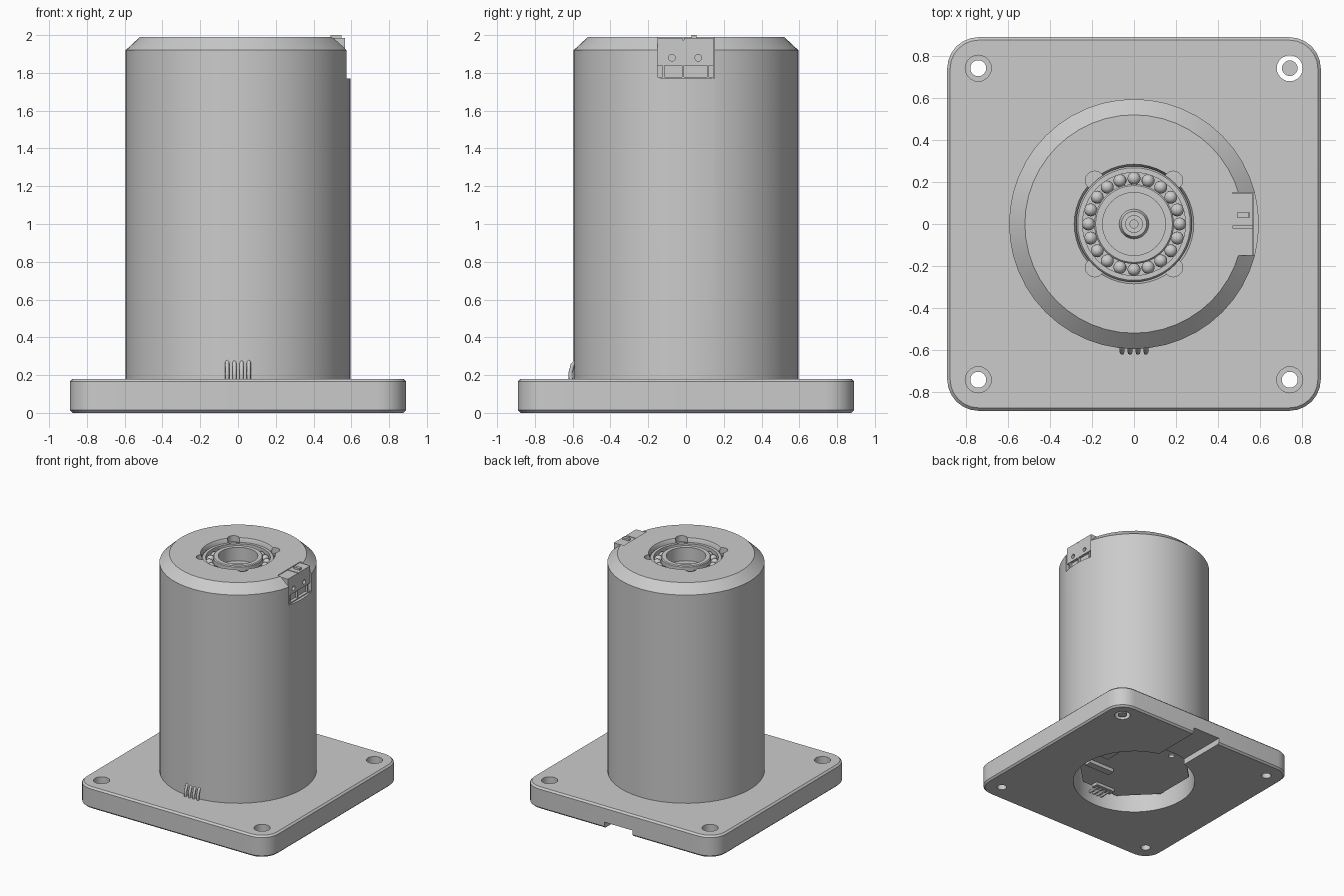
import bpy, bmesh, math
from mathutils import Matrix, Vector

cube = bpy.data.objects.get("Cube")
if cube:
    bpy.data.objects.remove(cube, do_unlink=True)

grey = bpy.data.materials.new("plain grey")
grey.use_nodes = True
grey.diffuse_color = (0.6, 0.6, 0.6, 1)
grey.node_tree.nodes["Principled BSDF"].inputs["Base Color"].default_value = (0.6, 0.6, 0.6, 1)


def finish(name, bm):
    bmesh.ops.recalc_face_normals(bm, faces=bm.faces)
    mesh = bpy.data.meshes.new(name)
    bm.to_mesh(mesh)
    bm.free()
    mesh.materials.append(grey)
    obj = bpy.data.objects.new(name, mesh)
    bpy.context.collection.objects.link(obj)
    return obj


def box(name, x, y, z):
    bm = bmesh.new()
    spans = (x, y, z)
    size = [b - a for a, b in spans]
    mid = [(a + b) / 2 for a, b in spans]
    bmesh.ops.create_cube(bm, size=1, matrix=Matrix.Translation(mid) @ Matrix.Diagonal((*size, 1)))
    return finish(name, bm)


def cylinder(name, x, y, z0, z1, r, n=32, turn=0, axis="Z"):
    """Upright cylinder, or one along x running from z0 to z1 at y, height x."""
    bm = bmesh.new()
    if axis == "Z":
        place = Matrix.Translation((x, y, (z0 + z1) / 2)) @ Matrix.Rotation(turn, 4, "Z")
    else:
        place = Matrix.Translation(((z0 + z1) / 2, y, x)) @ Matrix.Rotation(math.pi / 2, 4, "Y")
    bmesh.ops.create_cone(bm, cap_ends=True, segments=n, radius1=r, radius2=r, depth=z1 - z0, matrix=place)
    return finish(name, bm)


def lathe(name, profile, n=48):
    """Ring made by turning a closed (radius, height) outline."""
    bm = bmesh.new()
    rings = []
    for i in range(n):
        a = 2 * math.pi * i / n
        rings.append([bm.verts.new((r * math.cos(a), r * math.sin(a), z)) for r, z in profile])
    m = len(profile)
    for i in range(n):
        p, q = rings[i], rings[(i + 1) % n]
        for j in range(m):
            k = (j + 1) % m
            bm.faces.new((p[j], q[j], q[k], p[k]))
    return finish(name, bm)


def apply_mods(obj):
    bpy.context.view_layer.update()
    mesh = bpy.data.meshes.new_from_object(obj.evaluated_get(bpy.context.evaluated_depsgraph_get()))
    obj.modifiers.clear()
    obj.data = mesh


def cut(obj, cutters):
    for c in cutters:
        mod = obj.modifiers.new("cut", "BOOLEAN")
        mod.operation, mod.solver, mod.object = "DIFFERENCE", "EXACT", c
        apply_mods(obj)
        bpy.data.objects.remove(c, do_unlink=True)


def smooth(obj, angle=35):
    bpy.ops.object.select_all(action="DESELECT")
    obj.select_set(True)
    bpy.context.view_layer.objects.active = obj
    bpy.ops.object.shade_smooth_by_angle(angle=math.radians(angle))


# Square base plate: rounded corners, small edge bevels
H = 0.89
bm = bmesh.new()
bmesh.ops.create_cube(bm, size=1, matrix=Matrix.Translation((0, 0, 0.09)) @ Matrix.Diagonal((2 * H, 2 * H, 0.18, 1)))
uprights = [e for e in bm.edges if abs(e.verts[0].co.z - e.verts[1].co.z) > 0.1]
bmesh.ops.bevel(bm, geom=uprights, offset=0.15, segments=6, profile=0.5, affect="EDGES")
rims = [e for e in bm.edges if abs(e.verts[0].co.z - e.verts[1].co.z) < 0.01]
bmesh.ops.bevel(bm, geom=rims, offset=0.014, segments=1, affect="EDGES")
base = finish("base_plate", bm)

# Bore, cable channel and mounting holes in the base
P = 0.742
cutters = [cylinder("bore_cutter", 0, 0, -0.1, 0.3, 0.48, 48),
           box("channel_cutter", (-0.13, 0.13), (0.3, 1), (-0.1, 0.05))]
for sx in (-1, 1):
    for sy in (-1, 1):
        odd = sx > 0 and sy > 0
        cutters.append(cylinder("counterbore_cutter", sx * P, sy * P, -0.1 if odd else 0.09, 0.3, 0.062, 24))
        if not odd:
            cutters.append(cylinder("hole_cutter", sx * P, sy * P, -0.1, 0.3, 0.038, 24))
cut(base, cutters)
smooth(base)
smooth(cylinder("corner_pin", P, P, 0.005, 0.09, 0.037, 24))

# Hollow housing with chamfered rim and bearing opening
body = lathe("housing", [(0.48, 0.17), (0.595, 0.17), (0.595, 1.92), (0.52, 1.99),
                         (0.285, 1.99), (0.275, 1.97), (0.275, 1.78), (0.48, 1.78)])
cutters = [box("notch_cutter", (0.47, 0.7), (-0.15, 0.15), (1.77, 2.1))]
for sx in (-1, 1):
    for sy in (-1, 1):
        cutters.append(cylinder("scallop_cutter", sx * 0.187, sy * 0.207, 1.94, 2.1, 0.045, 20))
cut(body, cutters)
smooth(body)

# Ball bearing
smooth(lathe("outer_race", [(0.245, 1.84), (0.275, 1.84), (0.275, 1.95), (0.268, 1.958), (0.245, 1.958)]))
smooth(lathe("inner_race", [(0.15, 1.82), (0.19, 1.82), (0.19, 1.965), (0.183, 1.972), (0.15, 1.972)]))
smooth(lathe("bearing_floor", [(0.185, 1.84), (0.25, 1.84), (0.25, 1.87), (0.185, 1.87)]))
bm = bmesh.new()
BALLS = 20
for i in range(BALLS):
    a = 2 * math.pi * i / BALLS
    spot = Vector((0.217 * math.cos(a), 0.217 * math.sin(a), 1.915))
    bmesh.ops.create_uvsphere(bm, u_segments=14, v_segments=8, radius=0.031, matrix=Matrix.Translation(spot))
smooth(finish("bearing_balls", bm), 60)

# Cup floor, hub and shaft inside the bearing
smooth(cylinder("cup_floor", 0, 0, 1.8, 1.86, 0.155, 48))
smooth(lathe("hub", [(0.04, 1.85), (0.075, 1.85), (0.06, 1.885), (0.04, 1.885)], 32))
smooth(cylinder("shaft", 0, 0, 1.85, 1.88, 0.022, 20))

# Connector set in the notch at the rim
conn = box("connector_block", (0.47, 0.566), (-0.15, 0.145), (1.84, 1.984))
cut(conn, [cylinder("pin_hole_cutter", 1.88, y, 0.53, 0.7, 0.018, 16, axis="X") for y in (-0.075, 0.065)]
    + [box("groove_cutter", (0.4, 0.7), (-0.018, -0.01), (1.975, 2.1)),
       box("slot_cutter", (0.49, 0.55), (0.03, 0.055), (1.96, 2.1))])
smooth(conn)
box("connector_foot", (0.47, 0.545), (-0.15, 0.145), (1.77, 1.84))
box("connector_lip", (0.53, 0.57), (-0.15, 0.145), (1.77, 1.778))
for y in (-0.12, -0.015, 0.115):
    box("connector_rib", (0.53, 0.564), (y - 0.005, y + 0.005), (1.778, 1.84))
box("connector_key", (0.49, 0.548), (0.03, 0.055), (1.97, 2.0))

# Circuit board inside the bore, with small parts on its underside
board = cylinder("circuit_board", 0, 0, 0.12, 0.14, 0.455, 8, math.pi / 8)
cut(board, [cylinder("board_hole_cutter", x, 0.34, 0, 0.3, 0.025, 16) for x in (-0.1, 0.1)])
box("cable_socket", (0.12, 0.36), (-0.17, -0.11), (0.09, 0.12))
box("wire_header", (-0.09, 0.09), (-0.41, -0.35), (0.095, 0.12))
box("board_chip", (0.27, 0.36), (0.0, 0.14), (0.1, 0.12))

# Four bent wires leading from the board out to the housing wall
for i in range(4):
    x = -0.057 + 0.038 * i
    curve = bpy.data.curves.new("wire", "CURVE")
    curve.dimensions = "3D"
    curve.bevel_depth, curve.bevel_resolution, curve.use_fill_caps = 0.011, 2, True
    path = [(-0.37, 0.1), (-0.45, 0.095), (-0.57, 0.1), (-0.608, 0.15), (-0.612, 0.21), (-0.6, 0.255), (-0.575, 0.28)]
    line = curve.splines.new("POLY")
    line.points.add(len(path) - 1)
    for pt, (y, z) in zip(line.points, path):
        pt.co = (x, y, z, 1)
    curve.materials.append(grey)
    bpy.context.collection.objects.link(bpy.data.objects.new("wire", curve))
